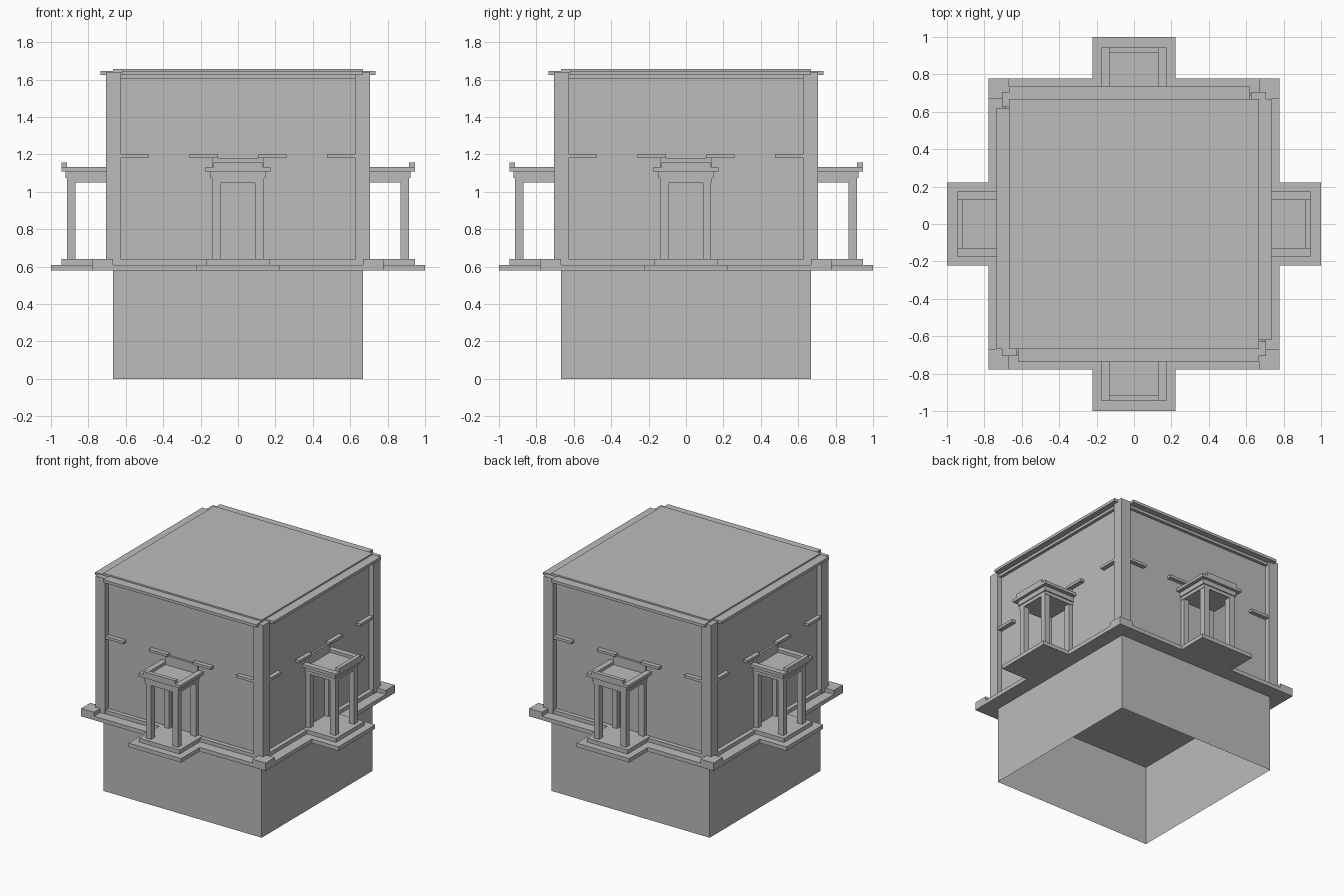
import bpy
import bmesh
from math import pi
from mathutils import Matrix

cube = bpy.data.objects.get("Cube")
if cube:
    bpy.data.objects.remove(cube, do_unlink=True)

stone = bpy.data.materials.new("grey_stone")
stone.use_nodes = True
stone.diffuse_color = (0.5, 0.5, 0.5, 1)
stone.node_tree.nodes["Principled BSDF"].inputs["Base Color"].default_value = (0.5, 0.5, 0.5, 1)

WALL = 0.667     # half width of the main walls
PILLAR = 0.705   # outer face of the corner pillars
SLAB = 0.777     # half width of the ledge slab


def add_box(bm, x, y, z):
    """Box from (min, max) ranges on each axis."""
    ranges = (x, y, z)
    mid = [(a + b) / 2 for a, b in ranges]
    size = [b - a for a, b in ranges]
    matrix = Matrix.Translation(mid) @ Matrix.Diagonal((*size, 1))
    return bmesh.ops.create_cube(bm, size=1, matrix=matrix)["verts"]


def finish(name, bm):
    mesh = bpy.data.meshes.new(name)
    bm.to_mesh(mesh)
    bm.free()
    mesh.materials.append(stone)
    obj = bpy.data.objects.new(name, mesh)
    bpy.context.collection.objects.link(obj)
    return obj


def centred(name, half, z, open_ends=False):
    bm = bmesh.new()
    add_box(bm, (-half, half), (-half, half), z)
    if open_ends:
        ends = [f for f in bm.faces if abs(f.normal.z) > 0.5]
        bmesh.ops.delete(bm, geom=ends, context="FACES")
    finish(name, bm)


def four_sides(name, boxes):
    """Boxes laid out on the front side, turned onto all four sides."""
    for side, label in enumerate(("front", "left", "back", "right")):
        bm = bmesh.new()
        for x, y, z in boxes:
            add_box(bm, x, y, z)
        bm.transform(Matrix.Rotation(side * pi / 2, 4, "Z"))
        finish(f"{label}_{name}", bm)


def pair(inner, outer, y, z):
    """Mirrored boxes left and right of the centre."""
    return [((-outer, -inner), y, z), ((inner, outer), y, z)]


# Main volumes: hollow base, hall and roof plate
centred("hollow_base", WALL, (0, 0.61), open_ends=True)
centred("hall", WALL, (0.61, 1.645))
centred("roof_plate", WALL, (1.645, 1.657))

# Ledge slab with an arm under each porch
four_sides("ledge", [
    ((-SLAB, WALL), (-SLAB, -WALL), (0.58, 0.61)),
    ((-0.222, 0.222), (-1, -SLAB), (0.58, 0.61)),
])
four_sides("corner_block", [((WALL, SLAB), (-SLAB, -WALL), (0.61, 0.64))])
four_sides("wall_footing", [((-WALL, WALL), (-0.7, -WALL), (0.61, 0.638))])

# Corner pillars, cornice and the moulding under it
four_sides("corner_pillar", [((0.625, PILLAR), (-PILLAR, -0.625), (0.61, 1.64))])
four_sides("cornice", [((-0.62, WALL), (-0.735, -WALL), (1.625, 1.646))])
four_sides("cornice_moulding", [((-0.625, 0.625), (-0.69, -WALL), (1.605, 1.625))])

# Short string courses on the walls
four_sides("string_course",
           pair(0.475, 0.628, (-0.7, -WALL), (1.18, 1.2))
           + pair(0.107, 0.26, (-0.7, -WALL), (1.18, 1.2)))

# Porches: step, columns, wall pilasters, beam and roof with raised lip
four_sides("porch_step", [((-0.17, 0.17), (-0.945, -WALL), (0.61, 0.64))])
four_sides("porch_columns", pair(0.09, 0.135, (-0.915, -0.87), (0.64, 1.05)))
four_sides("porch_pilasters", pair(0.09, 0.135, (-0.7, -WALL), (0.64, 1.05)))
four_sides("porch_beam", [
    ((-0.138, 0.138), (-0.915, -WALL), (1.05, 1.075)),
    ((-0.146, 0.146), (-0.922, -WALL), (1.075, 1.11)),
])
four_sides("porch_roof",
           pair(0.132, 0.175, (-0.945, -WALL), (1.11, 1.132))
           + [((-0.132, 0.132), (-0.945, -0.915), (1.11, 1.157)),
              ((-0.135, 0.135), (-0.682, -WALL), (1.11, 1.18))])
